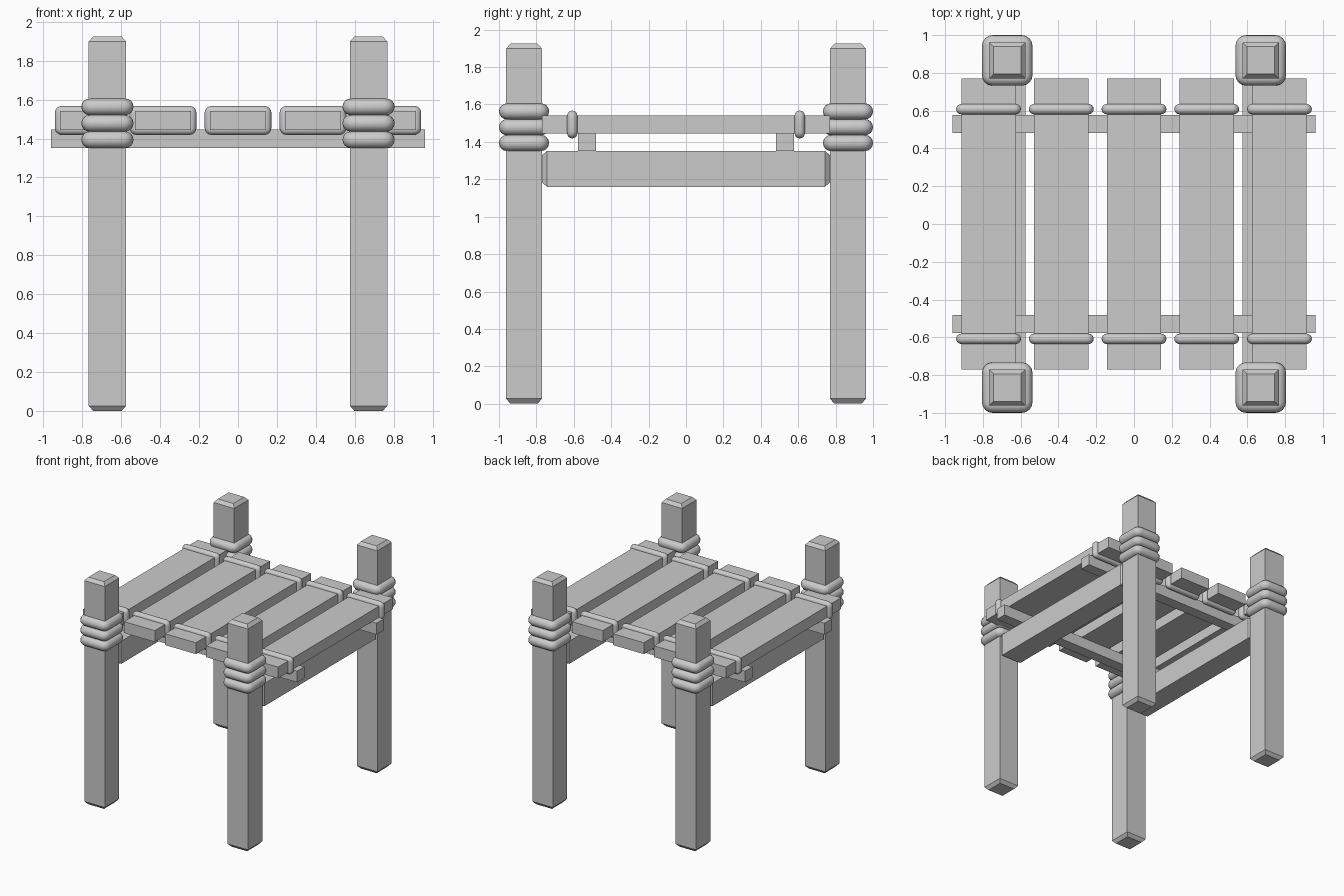
import bpy, bmesh, math
from mathutils import Vector, Matrix

cube = bpy.data.objects.get("Cube")
if cube:
    bpy.data.objects.remove(cube, do_unlink=True)

# One grey for timber and rope
GREY = (0.6, 0.6, 0.6, 1)
grey = bpy.data.materials.new("plain_grey")
grey.use_nodes = True
grey.diffuse_color = GREY
grey.node_tree.nodes["Principled BSDF"].inputs["Base Color"].default_value = GREY


def add_mesh(name, bm):
    mesh = bpy.data.meshes.new(name)
    bmesh.ops.recalc_face_normals(bm, faces=bm.faces)
    bm.to_mesh(mesh)
    bm.free()
    mesh.materials.append(grey)
    obj = bpy.data.objects.new(name, mesh)
    bpy.context.collection.objects.link(obj)
    return obj


def box(name, center, size, chamfer_axis=None, inset=0.033, depth=0.027):
    """Sharp timber; ends along chamfer_axis taper inside the given size."""
    size = Vector(size)
    if chamfer_axis is not None:
        size[chamfer_axis] -= 2 * depth
    bm = bmesh.new()
    bmesh.ops.create_cube(bm, size=1, matrix=Matrix.Translation(center) @ Matrix.Diagonal((*size, 1)))
    if chamfer_axis is not None:
        bm.normal_update()
        ends = [f for f in bm.faces if abs(f.normal[chamfer_axis]) > 0.9]
        bmesh.ops.inset_individual(bm, faces=ends, thickness=inset, depth=depth)
    return add_mesh(name, bm)


def rope_loop(name, center, half_u, half_v, corner, radius, upright=False):
    """Round rope swept along a rounded rectangle, in XY or (upright) XZ."""
    path = []
    for quarter, (su, sv) in enumerate([(1, 1), (-1, 1), (-1, -1), (1, -1)]):
        for step in range(5):
            a = (quarter + step / 4) * math.pi / 2
            path.append((su * (half_u - corner) + corner * math.cos(a),
                         sv * (half_v - corner) + corner * math.sin(a)))
    bm = bmesh.new()
    rings = []
    sides = 16
    for i, (u, v) in enumerate(path):
        # outward direction of the path at this point
        a = (i // 5 + (i % 5) / 4) * math.pi / 2
        ring = []
        for k in range(sides):
            t = 2 * math.pi * k / sides
            out, across = radius * math.cos(t), radius * math.sin(t)
            pu, pv = u + out * math.cos(a), v + out * math.sin(a)
            local = (pu, across, pv) if upright else (pu, pv, across)
            ring.append(bm.verts.new(Vector(center) + Vector(local)))
        rings.append(ring)
    for i, ring in enumerate(rings):
        nxt = rings[(i + 1) % len(rings)]
        for k in range(sides):
            m = (k + 1) % sides
            bm.faces.new((ring[k], nxt[k], nxt[m], ring[m])).smooth = True
    return add_mesh(name, bm)


# Corner posts with three rope turns each
for sx, side in ((1, "left"), (-1, "right")):
    for sy, end in ((-1, "front"), (1, "back")):
        x, y = sx * 0.671, sy * 0.866
        box(f"{end}_{side}_post", (x, y, 0.9625), (0.192, 0.192, 1.925), 2)
        for turn in range(3):
            rope_loop(f"{end}_{side}_post_rope_{turn + 1}", (x, y, 1.394 + 0.0845 * turn),
                      0.091, 0.091, 0.014, 0.043)
    # Side beam joining the front and back posts
    box(f"{side}_beam", (sx * 0.671, 0, 1.256), (0.192, 1.54, 0.192), 1)

# Cross rails carrying the deck
for sy, end in ((-1, "front"), (1, "back")):
    box(f"{end}_rail", (0, sy * 0.53, 1.3985), (1.92, 0.096, 0.096))

# Deck planks, lashed near both ends
for i in range(5):
    x = (i - 2) * 0.385
    box(f"plank_{i + 1}", (x, 0, 1.493), (0.288, 1.54, 0.096))
    for sy, end in ((-1, "front"), (1, "back")):
        rope_loop(f"plank_{i + 1}_{end}_rope", (x, sy * 0.608, 1.493),
                  0.144, 0.047, 0.008, 0.0275, upright=True)
